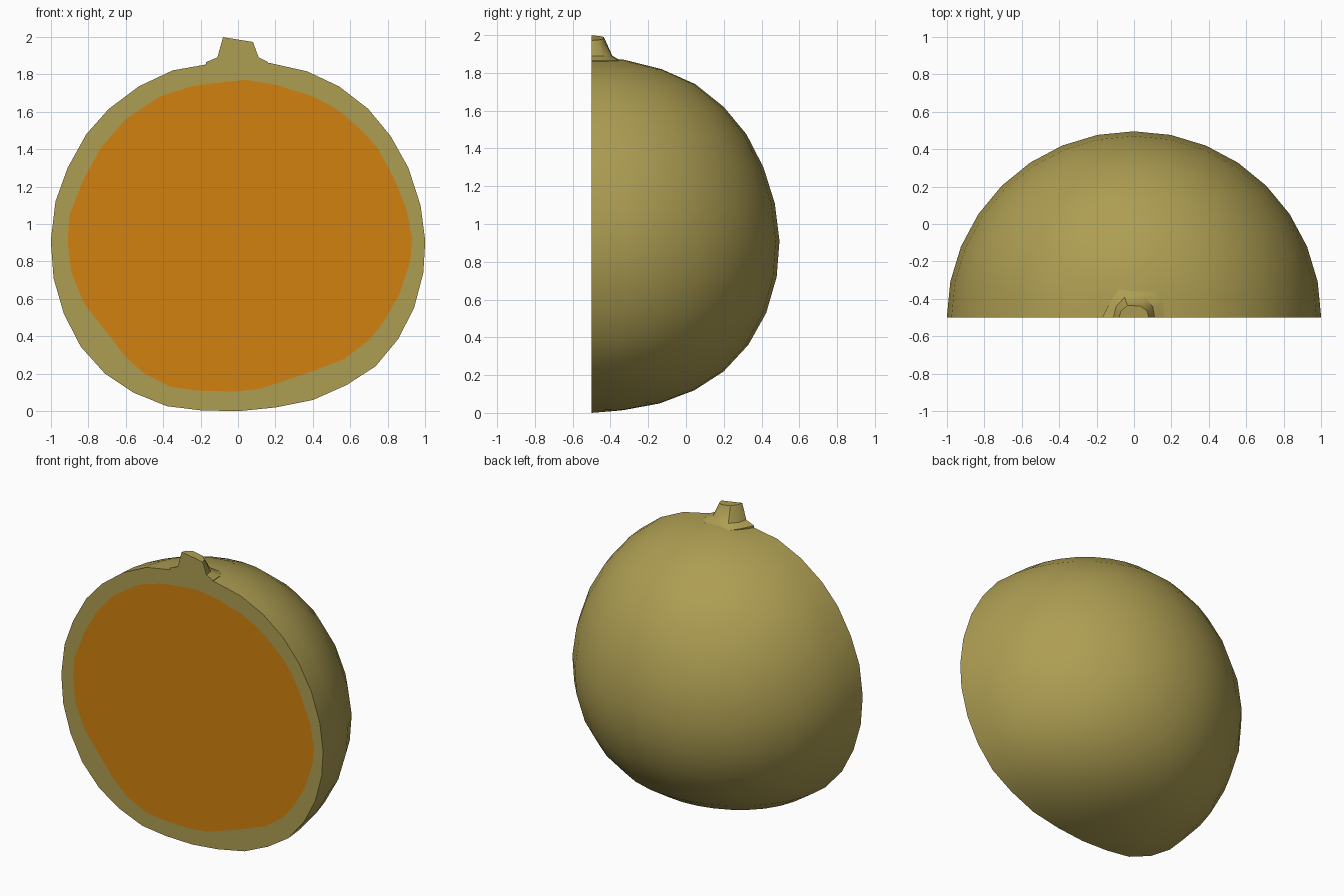
import bpy, bmesh, math

if "Cube" in bpy.data.objects:
    bpy.data.objects.remove(bpy.data.objects["Cube"])

FRONT = -0.5   # plane of the cut


def material(name, rgb):
    m = bpy.data.materials.new(name)
    m.diffuse_color = (*rgb, 1)
    m.use_nodes = True
    m.node_tree.nodes["Principled BSDF"].inputs["Base Color"].default_value = m.diffuse_color
    return m


rind_mat = material("olive rind", (0.42, 0.34, 0.085))
flesh_mat = material("orange flesh", (0.64, 0.22, 0.005))


def finish(bm, name, mat, smooth=True):
    me = bpy.data.meshes.new(name)
    bmesh.ops.recalc_face_normals(bm, faces=bm.faces)
    bm.to_mesh(me)
    bm.free()
    ob = bpy.data.objects.new(name, me)
    bpy.context.collection.objects.link(ob)
    me.materials.append(mat)
    if smooth:
        bpy.ops.object.select_all(action='DESELECT')
        bpy.context.view_layer.objects.active = ob
        ob.select_set(True)
        bpy.ops.object.shade_smooth_by_angle(angle=math.radians(40))
    return ob


# Rings from top to bottom: left x, left z, right x, right z, back depth, back z
RINGS = [
    (.18, 1.85, .17, 1.86, .17, 1.87), (.35, 1.82, .37, 1.815, .37, 1.82),
    (.53, 1.735, .54, 1.735, .55, 1.74), (.69, 1.615, .695, 1.615, .70, 1.62),
    (.81, 1.48, .815, 1.47, .82, 1.475), (.91, 1.30, .91, 1.30, .91, 1.30),
    (.975, 1.12, .975, 1.10, .97, 1.11), (1.0, .91, 1.0, .91, .995, .91),
    (.985, .71, .99, .74, .98, .72), (.93, .52, .94, .55, .925, .53),
    (.84, .345, .855, .385, .83, .36), (.71, .20, .735, .24, .70, .22),
    (.56, .10, .58, .14, .545, .12), (.38, .027, .40, .06, .36, .05),
    (.20, .005, .20, .02, .17, .015)]
SEG = 16

# Rounded half shell
bm = bmesh.new()
grid = []
for xl, zl, xr, zr, d, zb in RINGS:
    row = []
    for i in range(SEG + 1):
        c, s = math.cos(math.pi * i / SEG), math.sin(math.pi * i / SEG)
        x, z = (xr, zr) if c > 0 else (xl, zl)
        row.append(bm.verts.new((x * c, FRONT + d * s, z * c * c + zb * s * s)))
    grid.append(row)
top = bm.verts.new((0, FRONT, 1.87))
bottom = bm.verts.new((0, FRONT, 0))
for i in range(SEG):
    bm.faces.new((top, grid[0][i], grid[0][i + 1]))
    bm.faces.new((bottom, grid[-1][i + 1], grid[-1][i]))
    for a, b in zip(grid, grid[1:]):
        bm.faces.new((a[i], b[i], b[i + 1], a[i + 1]))
outer = [top.co.copy()] + [r[0].co.copy() for r in grid] + [bottom.co.copy()] \
    + [r[-1].co.copy() for r in reversed(grid)]
# outward normals are certain: compare with the middle of the fruit
bmesh.ops.recalc_face_normals(bm, faces=bm.faces)
finish(bm, "rind_shell", rind_mat)

# Hand-drawn outline of the flesh
FLESH = [
    (.04, 1.77), (.22, 1.74), (.29, 1.715), (.38, 1.69), (.5, 1.63), (.57, 1.58),
    (.68, 1.48), (.75, 1.4), (.83, 1.25), (.9, 1.08), (.93, .92), (.92, .8),
    (.86, .62), (.78, .48), (.7, .38), (.57, .28), (.36, .2), (.12, .12),
    (-.02, .105), (-.22, .11), (-.36, .13), (-.5, .2), (-.6, .29), (-.7, .42),
    (-.82, .57), (-.89, .74), (-.91, .9), (-.9, 1.05), (-.82, 1.25), (-.73, 1.41),
    (-.6, 1.56), (-.42, 1.68), (-.25, 1.735), (-.15, 1.75)]
inner = [(x, FRONT, z) for x, z in FLESH]

# Cut rim of the rind, between the two outlines
bm = bmesh.new()
edges = []
for loop in (outer, inner):
    vs = [bm.verts.new(p) for p in loop]
    edges += [bm.edges.new((vs[i], vs[i - 1])) for i in range(len(vs))]
bmesh.ops.triangle_fill(bm, edges=edges, use_beauty=True, normal=(0, -1, 0))
for f in bm.faces:
    f.normal_update()
rim = finish(bm, "rind_cut_face", rind_mat, False)

# Flesh
bm = bmesh.new()
bm.faces.new([bm.verts.new(p) for p in inner])
flesh = finish(bm, "flesh_cut_face", flesh_mat, False)

# Make the flat faces look toward the front
for ob in (rim, flesh):
    if ob.data.polygons[0].normal.y > 0:
        ob.data.flip_normals()

# Halved stem: flared angular foot and leaning cut top
BASE = [(.16, 0), (.155, .08), (.12, .14), (-.08, .155), (-.13, .08), (-.17, 0)]
FOOT = [(.11, 0), (.10, .06), (.06, .105), (-.05, .11), (-.095, .06), (-.11, 0)]
TIP = [(.08, 0), (.07, .035), (.035, .062), (-.035, .065), (-.07, .035), (-.08, 0)]
bm = bmesh.new()
rows = []
for pts, z, lean in ((BASE, 1.83, 0), (BASE, 1.865, 0), (FOOT, 1.89, 0),
                     (TIP, 1.985, -.16)):
    rows.append([bm.verts.new((x, FRONT + d, z + lean * x)) for x, d in pts])
for a, b in zip(rows, rows[1:]):
    for i in range(5):
        bm.faces.new((a[i], a[i + 1], b[i + 1], b[i]))
    bm.faces.new((a[0], b[0], b[5], a[5]))
bm.faces.new(rows[-1])
bm.faces.new(rows[0])
finish(bm, "stem", rind_mat)
